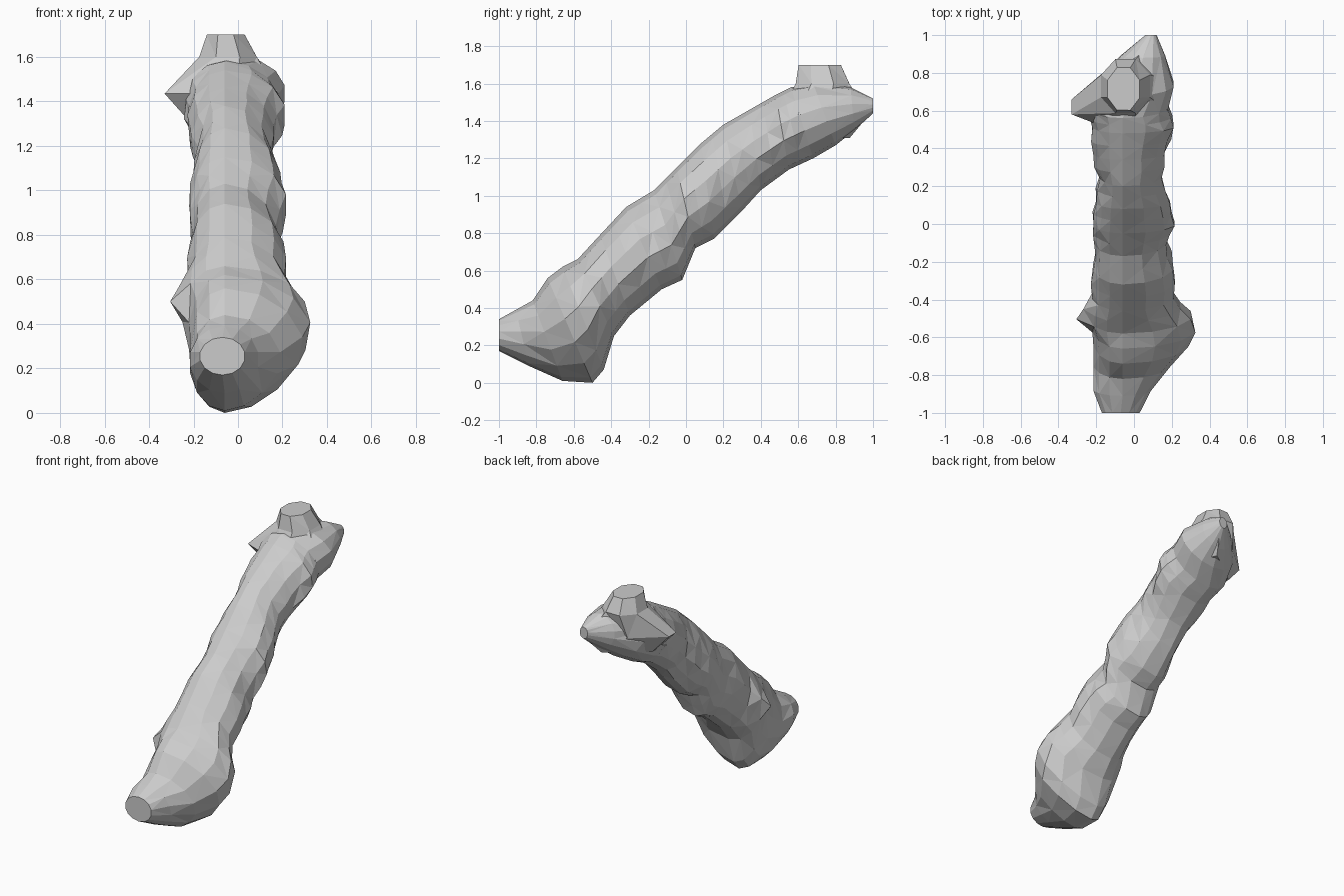
import bpy, bmesh, math, random
from mathutils import Vector

if "Cube" in bpy.data.objects:
    bpy.data.objects.remove(bpy.data.objects["Cube"])

random.seed(4)
N = 14


def loft(name, rings):
    """Skin a list of closed rings and cap both ends."""
    bm = bmesh.new()
    vs = [[bm.verts.new(p) for p in ring] for ring in rings]
    for r, (a, b) in enumerate(zip(vs, vs[1:])):
        n = len(a)
        for i in range(n):
            j = (i + 1) % n
            # alternate the diagonals for a chipped, faceted surface
            if (i + r) % 2:
                bm.faces.new((a[i], a[j], b[j]))
                bm.faces.new((a[i], b[j], b[i]))
            else:
                bm.faces.new((a[i], a[j], b[i]))
                bm.faces.new((a[j], b[j], b[i]))
    bm.faces.new(vs[0][::-1])
    bm.faces.new(vs[-1])
    bmesh.ops.recalc_face_normals(bm, faces=bm.faces)
    me = bpy.data.meshes.new(name)
    bm.to_mesh(me)
    bm.free()
    ob = bpy.data.objects.new(name, me)
    bpy.context.collection.objects.link(ob)
    return ob


# Slanted trunk sections: upper y, z, lower y, z, left x, right x
sections = [
    (-1.00, .34, -1.00, .17, -.17, .03),
    (-.91, .39, -.84, .09, -.215, .09),
    (-.82, .44, -.66, .01, -.215, .19),
    (-.74, .56, -.50, .00, -.215, .29),
    (-.66, .62, -.44, .07, -.22, .325),
    (-.58, .66, -.385, .25, -.305, .30),
    (-.46, .79, -.30, .36, -.22, .21),
    (-.32, .94, -.13, .50, -.215, .205),
    (-.17, 1.03, -.02, .55, -.21, .17),
    (-.05, 1.15, .05, .72, -.215, .215),
    (.08, 1.28, .15, .77, -.20, .19),
    (.20, 1.38, .30, .92, -.18, .145),
    (.34, 1.46, .40, 1.03, -.215, .16),
    (.48, 1.54, .55, 1.14, -.22, .21),
    (.56, 1.58, .68, 1.20, -.24, .18),
    (.68, 1.60, .80, 1.27, -.20, .21),
    (.88, 1.58, .90, 1.35, -.07, .165),
    (1.00, 1.52, 1.00, 1.44, .06, .12),
]
side = math.sin(2 * math.pi * 3 / N)
rings = []
for k, (uy, uz, ly, lz, xl, xr) in enumerate(sections):
    cx = -.06 if 0 < k < 15 else (xl + xr) / 2
    ring = []
    for i in range(N):
        a = 2 * math.pi * i / N
        c, s = math.cos(a), math.sin(a) / side
        t = (1 + c) / 2
        half = (xr - cx) if s > 0 else (cx - xl)
        if k == 5 and s < 0 and i != 11:
            half = .19           # leave one vertex out as a broken twig
        if 1 < k < 5 and s > 0 and c < 0:
            s *= 1 + .25 * c     # the root swelling tapers underneath
        ring.append(Vector((cx + half * s, ly + (uy - ly) * t, lz + (uz - lz) * t)))
    # rough in-between ring along the middle of the trunk
    if 5 < k < 15:
        mid = [(p + q) / 2 for p, q in zip(rings[-1], ring)]
        for i, p in enumerate(mid):
            p.x += random.uniform(-.014, .014) * abs(math.sin(2 * math.pi * i / N))
        rings.append(mid)
    rings.append(ring)
trunk = loft("trunk", rings)

# Cut stub on the upper end, flaring out to a splintered ledge
ledge = [(.20, .76), (.10, .98), (-.13, .83), (-.33, .66),
         (-.33, .58), (-.20, .53), (0, .50), (.18, .60)]
stub_rings = [[(-.05 + (x + .05) * .6, .72 + (y - .72) * .6, 1.31) for x, y in ledge],
              [(x, y, 1.435) for x, y in ledge]]
for cx, cy, z, rx, ry in [(-.045, .73, 1.60, .14, .155), (-.055, .715, 1.70, .092, .122)]:
    stub_rings.append([(cx + rx * math.cos(2 * math.pi * i / 8 + .39),
                        cy + ry * math.sin(2 * math.pi * i / 8 + .39), z) for i in range(8)])
stub = loft("stub_cutter", stub_rings)

# Fuse stub and trunk into one skin
mod = trunk.modifiers.new("fuse", 'BOOLEAN')
mod.operation = 'UNION'
mod.solver = 'EXACT'
mod.object = stub
bpy.context.view_layer.objects.active = trunk
bpy.ops.object.modifier_apply(modifier=mod.name)
bpy.data.objects.remove(stub, do_unlink=True)
